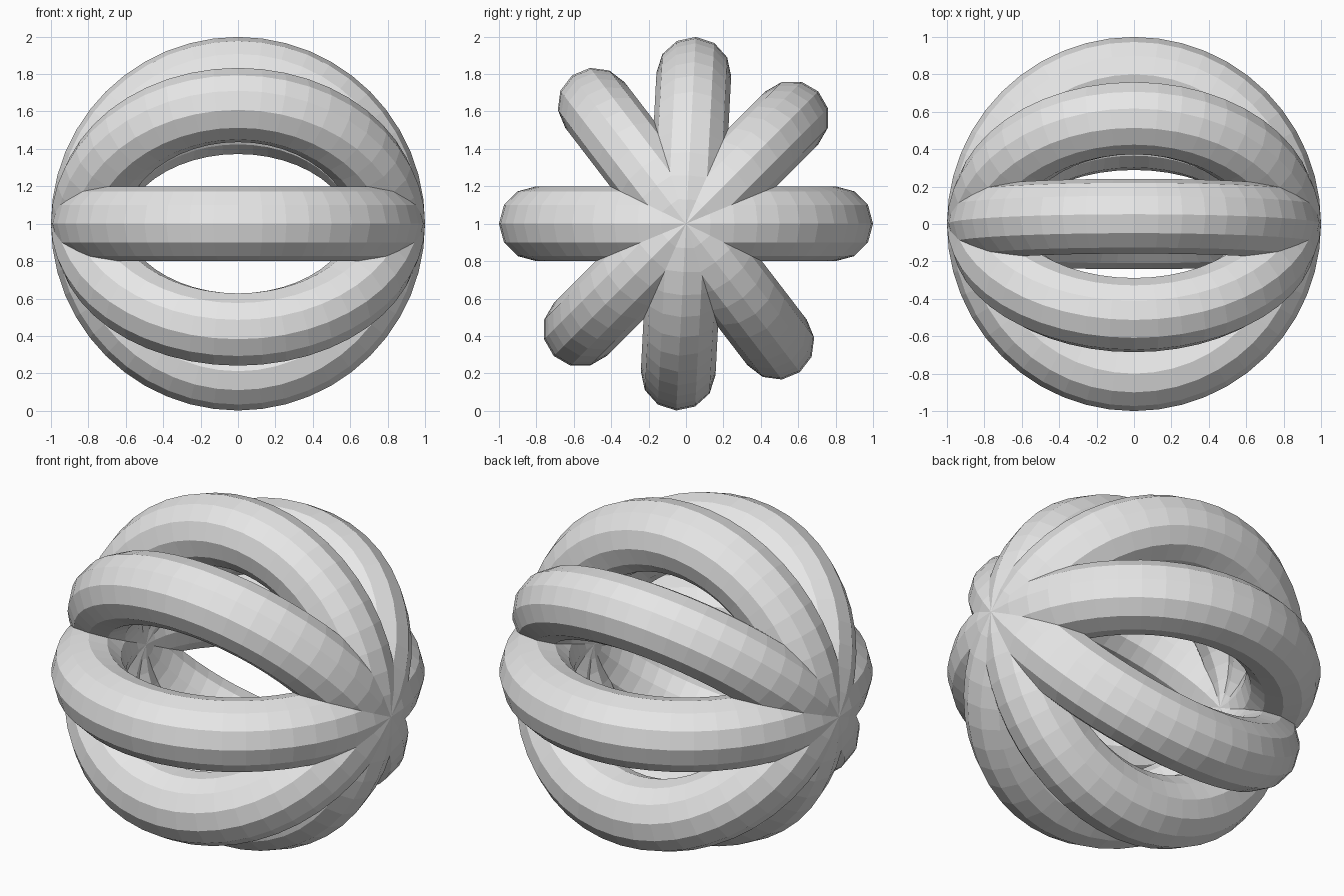
import bpy
from math import radians

cube = bpy.data.objects.get("Cube")
if cube:
    bpy.data.objects.remove(cube, do_unlink=True)

# One plain grey for every ring
grey = bpy.data.materials.new("light_grey")
grey.use_nodes = True
colour = (0.8, 0.8, 0.8, 1)
grey.diffuse_color = colour
grey.node_tree.nodes["Principled BSDF"].inputs["Base Color"].default_value = colour


def add_ring(name, tilt):
    """Faceted ring turned about the shared x axis."""
    bpy.ops.mesh.primitive_torus_add(
        major_radius=0.8, minor_radius=0.2,
        major_segments=48, minor_segments=12,
        location=(0, 0, 1), rotation=(radians(tilt), 0, 0))
    ring = bpy.context.object
    ring.name = name
    ring.data.name = name
    ring.data.materials.append(grey)
    bpy.ops.object.shade_flat()


# Four interlocking rings meeting at the left and right poles
rings = {
    "level_ring": 0,
    "rear_raised_ring": 45,
    "upright_ring": 87,
    "front_raised_ring": 127.5,
}
for name, tilt in rings.items():
    add_ring(name, tilt)
